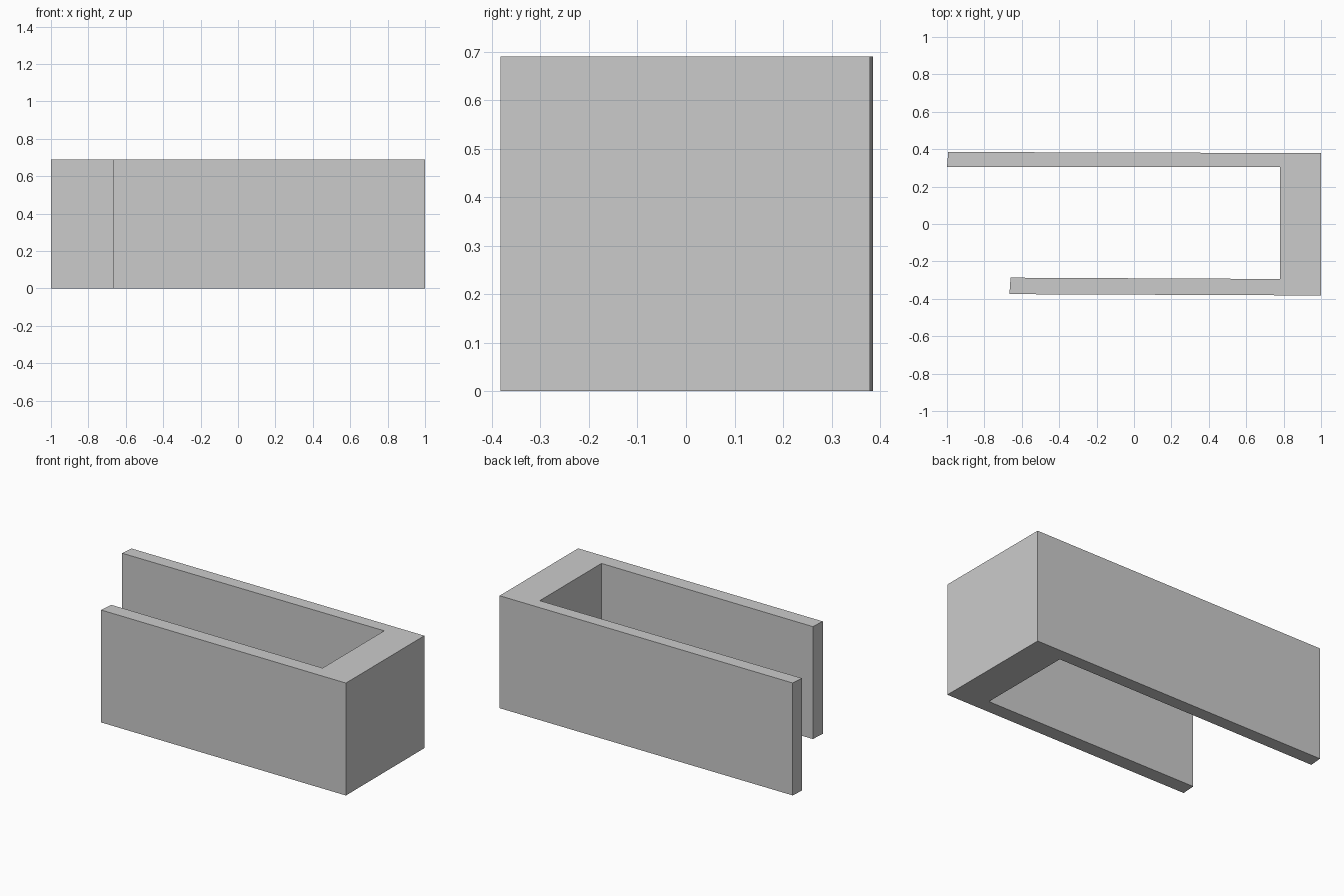
import bpy
import bmesh

cube = bpy.data.objects.get("Cube")
if cube:
    bpy.data.objects.remove(cube, do_unlink=True)

HEIGHT = 0.69

# One plain grey for the whole channel
grey = bpy.data.materials.new("light_grey")
grey.use_nodes = True
colour = (0.6, 0.6, 0.6, 1.0)
grey.diffuse_color = colour
grey.node_tree.nodes["Principled BSDF"].inputs["Base Color"].default_value = colour

# Plan outline: thick end wall, long back wall, shorter front wall
outline = [
    (1.0, -0.382), (1.0, 0.379),         # outer face of the end wall
    (-0.993, 0.385), (-1.0, 0.304),      # tip of the back wall
    (0.78, 0.304), (0.78, -0.294),       # inner face of the end wall
    (-0.66, -0.287), (-0.666, -0.375),   # tip of the front wall
]


def extrude_outline(name, points, height, material):
    """Raise a flat outline into a solid prism."""
    bm = bmesh.new()
    base = bm.faces.new([bm.verts.new((x, y, 0)) for x, y in points])
    raised = bmesh.ops.extrude_face_region(bm, geom=[base], use_keep_orig=True)
    top = [v for v in raised["geom"] if isinstance(v, bmesh.types.BMVert)]
    bmesh.ops.translate(bm, verts=top, vec=(0, 0, height))
    bmesh.ops.recalc_face_normals(bm, faces=bm.faces[:])
    mesh = bpy.data.meshes.new(name)
    bm.to_mesh(mesh)
    bm.free()
    mesh.materials.append(material)
    obj = bpy.data.objects.new(name, mesh)
    bpy.context.collection.objects.link(obj)
    return obj


extrude_outline("u_shaped_wall", outline, HEIGHT, grey)
